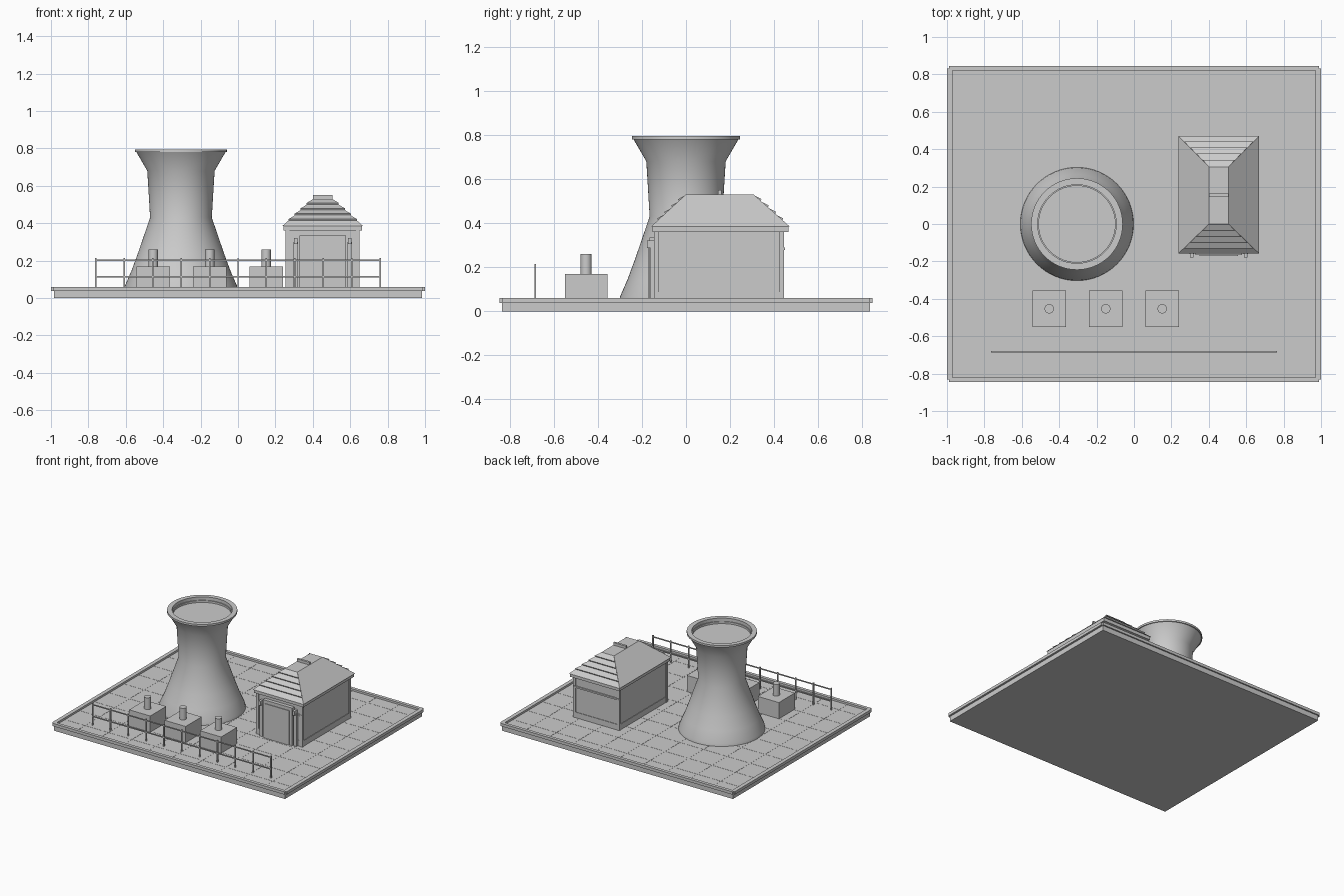
import bpy, bmesh, math
from mathutils import Vector

old = bpy.data.objects.get("Cube")
if old:
    bpy.data.objects.remove(old, do_unlink=True)

GREY = (0.6, 0.6, 0.6, 1)
mat = bpy.data.materials.new("concrete_grey")
mat.use_nodes = True
mat.diffuse_color = GREY
mat.node_tree.nodes["Principled BSDF"].inputs["Base Color"].default_value = GREY

FLOOR = 0.045


def finish(name, bm):
    bmesh.ops.recalc_face_normals(bm, faces=bm.faces)
    mesh = bpy.data.meshes.new(name)
    bm.to_mesh(mesh)
    bm.free()
    mesh.materials.append(mat)
    obj = bpy.data.objects.new(name, mesh)
    bpy.context.collection.objects.link(obj)
    return obj


def hull(name, rings):
    """Solid through a stack of rectangles (x0, x1, y0, y1, z)."""
    bm = bmesh.new()
    loops = [[bm.verts.new((x, y, z)) for x, y in ((a, c), (b, c), (b, d), (a, d))]
             for a, b, c, d, z in rings]
    for low, high in zip(loops, loops[1:]):
        for i in range(4):
            j = (i + 1) % 4
            bm.faces.new((low[i], low[j], high[j], high[i]))
    bm.faces.new(loops[0][::-1])
    bm.faces.new(loops[-1])
    return finish(name, bm)


def box(name, x0, x1, y0, y1, z0, z1):
    return hull(name, [(x0, x1, y0, y1, z0), (x0, x1, y0, y1, z1)])


def lathe(name, profile, x, y, sides):
    """Turn a radius/height profile around a vertical axis."""
    bm = bmesh.new()
    verts = [bm.verts.new((r, 0, z)) for r, z in profile]
    edges = [bm.edges.new(pair) for pair in zip(verts, verts[1:])]
    bmesh.ops.spin(bm, geom=verts + edges, axis=(0, 0, 1), cent=(0, 0, 0),
                   angle=math.tau, steps=sides)
    bmesh.ops.remove_doubles(bm, verts=bm.verts, dist=0.0002)
    obj = finish(name, bm)
    obj.location = (x, y, 0)
    bpy.ops.object.select_all(action="DESELECT")
    bpy.context.view_layer.objects.active = obj
    obj.select_set(True)
    bpy.ops.object.shade_smooth_by_angle(angle=math.radians(35))
    return obj


# Ground slab with raised kerb
box("ground_slab", -0.985, 0.985, -0.835, 0.835, 0, FLOOR)
for side, s in (("left", 1), ("right", -1)):
    x = sorted((0.97 * s, s))
    box(side + "_kerb", *x, -0.832, 0.832, 0.038, 0.06)
for side, s in (("back", 1), ("front", -1)):
    y = sorted((0.82 * s, 0.845 * s))
    box(side + "_kerb", -0.99, 0.99, *y, 0.038, 0.06)

# Paving joints
for i in range(-4, 5):
    box("joint_lengthwise", i * 0.2 - 0.002, i * 0.2 + 0.002, -0.82, 0.82, FLOOR, FLOOR + 0.001)
    if abs(i) < 5:
        y = i * 0.18
        box("joint_crosswise", -0.97, 0.97, y - 0.002, y + 0.002, FLOOR, FLOOR + 0.001)

# Cooling tower with a sunken cap
lathe("cooling_tower", [
    (0, FLOOR), (0.303, FLOOR), (0.3, 0.065), (0.265, 0.145), (0.23, 0.24), (0.165, 0.43),
    (0.172, 0.55), (0.18, 0.68), (0.238, 0.78), (0.245, 0.78), (0.245, 0.795),
    (0.21, 0.795), (0.21, 0.77), (0.204, 0.77), (0.204, 0.755), (0, 0.755)],
    -0.305, 0, 64)

# Three pump units with stacks
for x in (-0.453, -0.151, 0.151):
    box("pump_box", x - 0.09, x + 0.09, -0.55, -0.355, FLOOR, 0.17)
    lathe("pump_stack", [(0, 0.16), (0.025, 0.16), (0.025, 0.26), (0, 0.26)], x, -0.453, 24)

# Railing
for i in range(11):
    x = -0.76 + i * 0.152
    box("railing_post", x - 0.004, x + 0.004, -0.688, -0.68, FLOOR, 0.215)
for z in (0.113, 0.203):
    box("railing_bar", -0.76, 0.76, -0.687, -0.681, z - 0.004, z + 0.004)

# House walls, corner posts, skirting and bands
box("house_walls", 0.262, 0.643, -0.138, 0.44, FLOOR, 0.37)
for x in (0.255, 0.63):
    for y in (-0.145, 0.425):
        box("corner_post", x, x + 0.02, y, y + 0.02, FLOOR, 0.365)
box("skirting", 0.258, 0.647, -0.142, 0.444, FLOOR, 0.088)
for y in (-0.146, 0.44):
    box("wall_band", 0.257, 0.648, y, y + 0.01, 0.278, 0.29)

# Doorway
box("door_frame", 0.328, 0.577, -0.165, -0.138, FLOOR, 0.335)
box("door_panel", 0.35, 0.555, -0.17, -0.16, FLOOR, 0.31)
for x in (0.308, 0.597):
    box("door_pole", x - 0.012, x + 0.012, -0.16, -0.138, FLOOR, 0.3)
    box("door_lamp", x - 0.009, x + 0.009, -0.178, -0.14, 0.288, 0.322)

# Hipped roof with eaves and ridge vent
EAVE = (0.237, 0.669, -0.158, 0.47, 0.385)
RIDGE = (0.4, 0.506, 0, 0.306, 0.53)
box("eaves", 0.242, 0.664, -0.153, 0.465, 0.36, 0.385)
hull("hipped_roof", [EAVE, RIDGE])
box("ridge_vent", 0.4, 0.506, 0.145, 0.162, 0.525, 0.55)


# Overlapping slats on the two hip ends
def roof_at(t):
    return [a + (b - a) * t for a, b in zip(EAVE, RIDGE)]


for t in (0.2, 0.4, 0.6, 0.8):
    x0, x1, y0, y1, z = roof_at(t)
    up = roof_at(t + 0.16)
    for name, near, far, s in (("front_slat", y0, up[2], -1), ("back_slat", y1, up[3], 1)):
        bm = bmesh.new()
        pts = [(x0, near, z), (x1, near, z), (x1, near + s * 0.004, z + 0.008),
               (x0, near + s * 0.004, z + 0.008), (up[0], far, up[4]), (up[1], far, up[4])]
        bmesh.ops.convex_hull(bm, input=[bm.verts.new(p) for p in pts])
        finish(name, bm)
